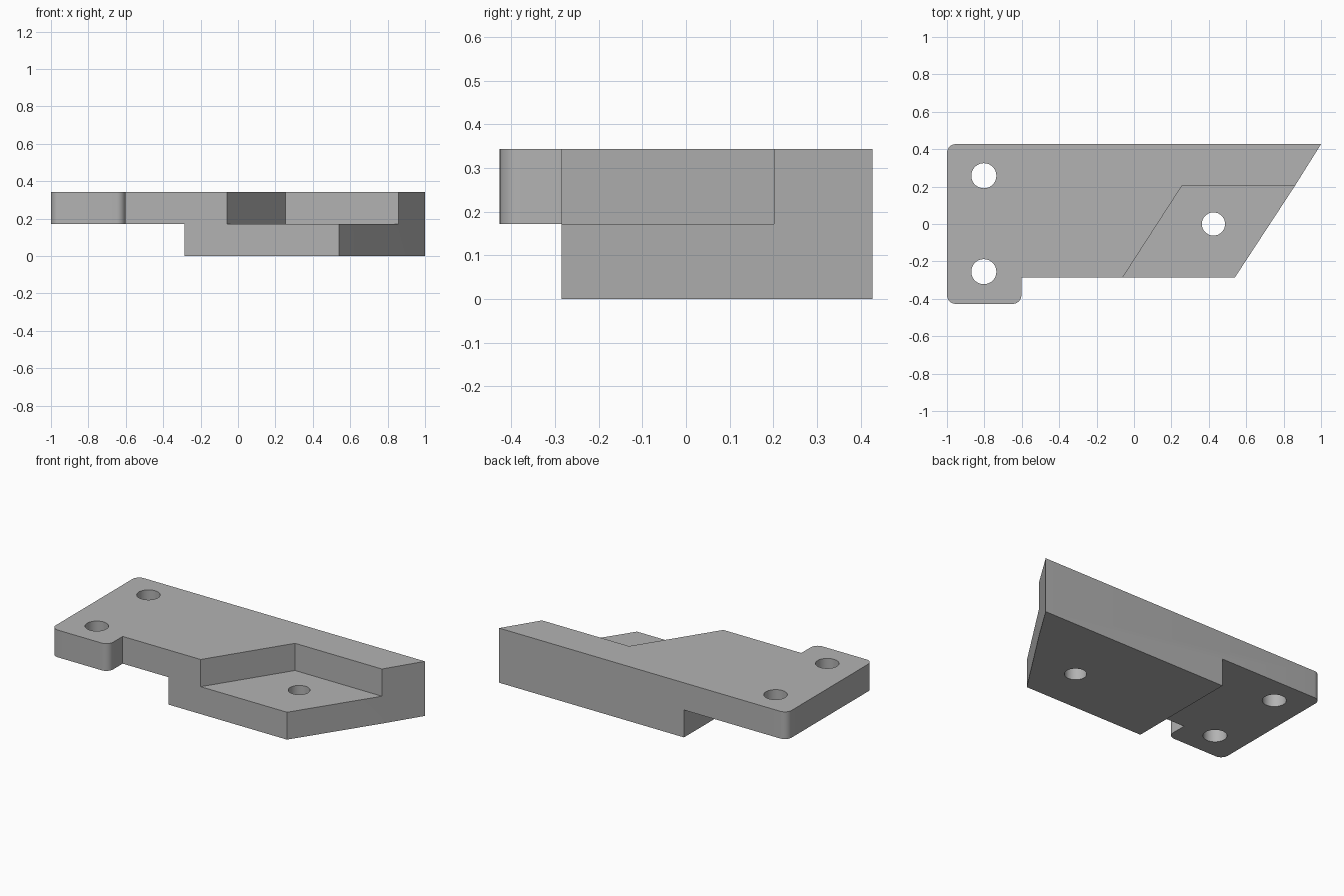
import bpy
import bmesh
from math import cos, sin, pi
from mathutils import Vector

if "Cube" in bpy.data.objects:
    bpy.data.objects.remove(bpy.data.objects["Cube"], do_unlink=True)

TOP, STEP = 0.343, 0.172   # full height and half-lap height
FRONT, BACK = -0.285, 0.427

grey = bpy.data.materials.new("plain_grey")
grey.use_nodes = True
color = (0.45, 0.45, 0.45, 1)
grey.diffuse_color = color
grey.node_tree.nodes["Principled BSDF"].inputs["Base Color"].default_value = color


def prism(name, outline, z0, z1):
    """Extrude an outline of (x, y) points from z0 to z1."""
    bm = bmesh.new()
    face = bm.faces.new([bm.verts.new((x, y, z0)) for x, y in outline])
    top = bmesh.ops.extrude_face_region(bm, geom=[face])["geom"]
    verts = [v for v in top if isinstance(v, bmesh.types.BMVert)]
    bmesh.ops.translate(bm, verts=verts, vec=(0, 0, z1 - z0))
    bmesh.ops.recalc_face_normals(bm, faces=bm.faces)
    mesh = bpy.data.meshes.new(name)
    bm.to_mesh(mesh)
    bm.free()
    mesh.materials.append(grey)
    obj = bpy.data.objects.new(name, mesh)
    bpy.context.collection.objects.link(obj)
    return obj


def rounded(corner, sx, sy, start, r=0.047, steps=8):
    """Quarter arc replacing a corner; sx, sy point into the part."""
    cx, cy = corner[0] + sx * r, corner[1] + sy * r
    angles = [start + pi / 2 * i / steps for i in range(steps + 1)]
    return [(cx + r * cos(a), cy + r * sin(a)) for a in angles]


def circle(x, y, r, n=48):
    return [(x + r * cos(2 * pi * i / n), y + r * sin(2 * pi * i / n)) for i in range(n)]


def cut(body, cutter):
    bpy.context.view_layer.objects.active = body
    mod = body.modifiers.new("cut", "BOOLEAN")
    mod.operation, mod.solver, mod.object = "DIFFERENCE", "EXACT", cutter
    bpy.ops.object.modifier_apply(modifier=mod.name)
    bpy.data.objects.remove(cutter, do_unlink=True)


# Full-height body: rounded left end with a front tab, slanted right end
outline = (rounded((-1, BACK), 1, -1, pi / 2)
           + rounded((-1, -BACK), 1, 1, pi)
           + rounded((-0.602, -BACK), -1, 1, 1.5 * pi)
           + [(-0.602, FRONT), (0.54, FRONT), (0.859, 0.202), (1, BACK)])
body = prism("bracket_plate", outline, 0, TOP)

# Space under the left half
cut(body, prism("underside_cutter", [(-2, -1), (-0.285, -1), (-0.285, 1), (-2, 1)], -1, STEP))

# Slanted pocket open to the front and right
a, b = Vector((-0.06, FRONT)), Vector((0.255, 0.202))
low = a + (a - b) * 0.5
cut(body, prism("pocket_cutter", [low, (2, low.y), (2, b.y), b], STEP, 1))

# Screw holes
for x, y, r in ((-0.803, 0.258, 0.067), (-0.803, -0.255, 0.067), (0.425, 0, 0.062)):
    cut(body, prism("hole_cutter", circle(x, y, r), -1, 1))

# Smooth arcs, keep edges sharp
bpy.ops.object.select_all(action="DESELECT")
body.select_set(True)
bpy.context.view_layer.objects.active = body
bpy.ops.object.shade_smooth_by_angle(angle=pi / 6)
